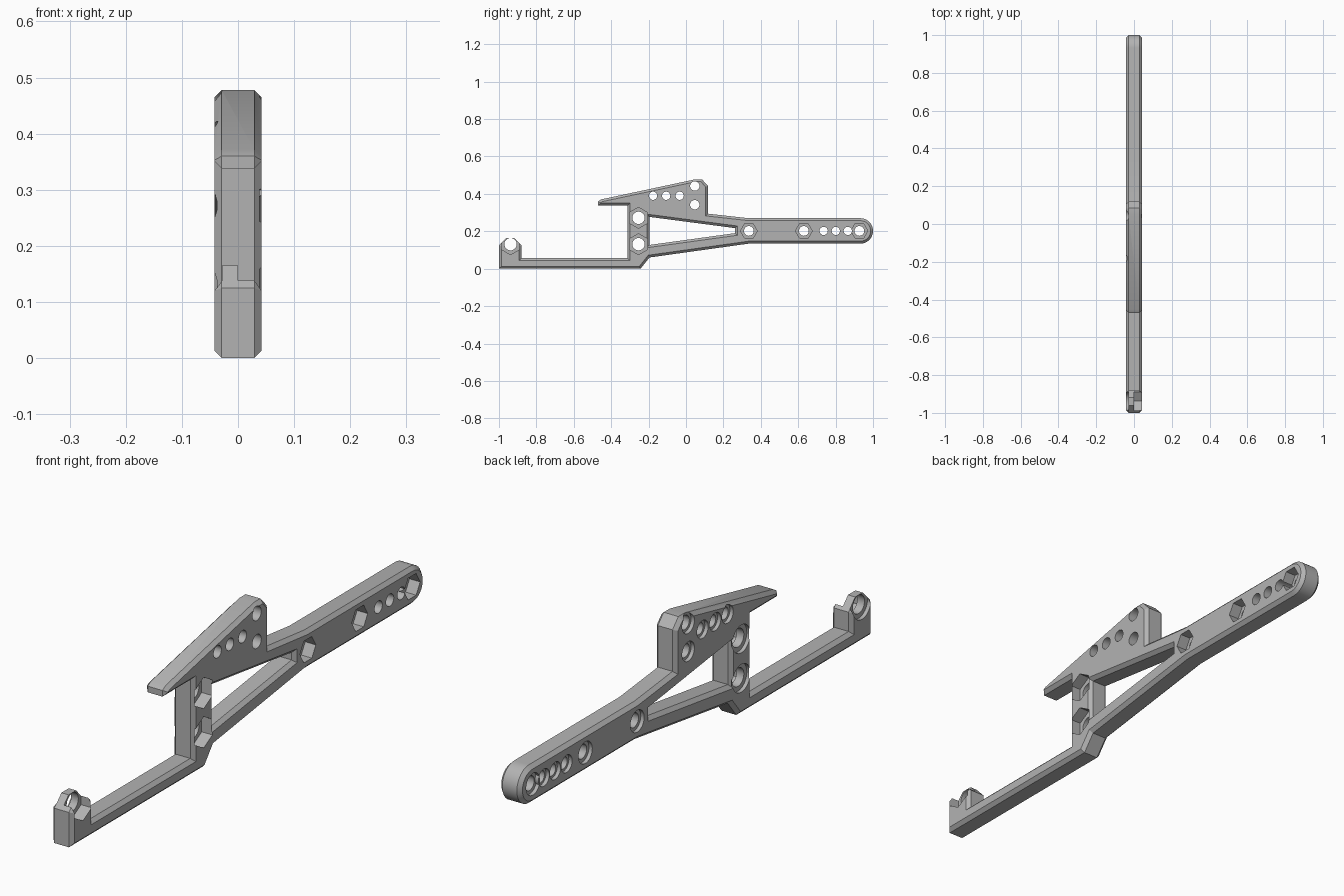
import bpy, bmesh, math
from mathutils import Vector

if "Cube" in bpy.data.objects:
    bpy.data.objects.remove(bpy.data.objects["Cube"], do_unlink=True)

HALF, CHAMFER = 0.042, 0.013
FLAT = HALF - CHAMFER
SEAT = 0.0285  # depth plane of the round counterbores
OUT = 0.06     # how far cutters reach past the middle plane


def offset(points, dist):
    """Grow a counter-clockwise (y, z) outline by dist with mitred corners."""
    pts = [Vector(p) for p in points]
    result = []
    for i, p in enumerate(pts):
        a = (p - pts[i - 1]).normalized()
        b = (pts[(i + 1) % len(pts)] - p).normalized()
        na, nb = Vector((a.y, -a.x)), Vector((b.y, -b.x))
        result.append(p + (na + nb) * dist / (1 + na.dot(nb)))
    return result


def loft(bm, points, sections):
    """Skin an outline through (x, growth) sections and cap both ends."""
    rings = [[bm.verts.new((x, p.x, p.y)) for p in offset(points, grow)]
             for x, grow in sections]
    for r, s in zip(rings, rings[1:]):
        for i in range(len(r)):
            j = (i + 1) % len(r)
            bm.faces.new((r[i], r[j], s[j], s[i]))
    bm.faces.new(rings[0][::-1])
    bm.faces.new(rings[-1])


def disc(y, z, radius, sides=32, turn=0.0):
    return [(y + radius * math.cos(turn + math.tau * i / sides),
             z + radius * math.sin(turn + math.tau * i / sides)) for i in range(sides)]


def make(name, bm):
    bm.normal_update()
    mesh = bpy.data.meshes.new(name)
    bm.to_mesh(mesh)
    bm.free()
    obj = bpy.data.objects.new(name, mesh)
    bpy.context.scene.collection.objects.link(obj)
    return obj


def cut(target, cutter):
    """Subtract cutter, taking the first solver that really adds faces."""
    cutter.hide_render = True
    mod = target.modifiers.new("cut", "BOOLEAN")
    mod.operation, mod.object = "DIFFERENCE", cutter
    for solver in ("EXACT", "MANIFOLD", "FLOAT"):
        mod.solver = solver
        bpy.context.view_layer.update()
        depsgraph = bpy.context.evaluated_depsgraph_get()
        mesh = bpy.data.meshes.new_from_object(target.evaluated_get(depsgraph))
        if len(mesh.polygons) > len(target.data.polygons):
            target.data = mesh
            break
    target.modifiers.remove(mod)
    bpy.data.objects.remove(cutter, do_unlink=True)


# Chamfered side plate: hook, lower arm, column, upper wing and rounded bar
bar_end = [(0.932 + 0.068 * math.cos(a), 0.202 + 0.068 * math.sin(a))
           for a in (math.pi * (i / 16 - 0.5) for i in range(17))]
outline = [(-1, 0), (-0.243, 0), (-0.195, 0.06), (0.335, 0.134)] + bar_end + [
    (0.335, 0.27), (0.118, 0.294), (0.118, 0.443), (0.085, 0.478), (0.05, 0.478),
    (-0.452, 0.371), (-0.47, 0.36), (-0.47, 0.338), (-0.312, 0.338),
    (-0.312, 0.056), (-0.88, 0.056), (-0.88, 0.125), (-0.918, 0.165),
    (-0.96, 0.165), (-1, 0.125)]
bm = bmesh.new()
loft(bm, outline, [(-HALF, -CHAMFER), (-FLAT, 0), (FLAT, 0), (HALF, -CHAMFER)])
frame = make("frame_plate", bm)

# Tapered window between the two struts, flared to chamfer its rim
window = [(-0.196, 0.127), (0.262, 0.19), (0.262, 0.217), (-0.196, 0.277)]
flare = OUT - FLAT
bm = bmesh.new()
loft(bm, window, [(-OUT, flare), (-FLAT, 0), (FLAT, 0), (OUT, flare)])
cut(frame, make("window_cutter", bm))

# Bolt holes: position, hole radius, counterbore radius, nut radius, nut turn
POINTY = math.pi / 6
bolts = [(y, z, 0.033, 0.05, 0.056, POINTY)
         for y, z in ((-0.938, 0.131), (-0.254, 0.272), (-0.254, 0.131))]
bolts += [(y, 0.202, 0.026, 0.039, 0.045, 0) for y in (0.336, 0.63, 0.927)]
bolts += [(y, 0.202, 0.022, 0.031, 0, 0) for y in (0.736, 0.801, 0.865)]
bolts += [(y, 0.39, 0.022, 0.032, 0, 0) for y in (-0.176, -0.106, -0.034)]
bolts += [(0.047, z, 0.025, 0.035, 0, 0) for z in (0.342, 0.442)]

# Round counterbores on the right, hexagonal nut pockets on the left
pockets, holes = bmesh.new(), bmesh.new()
for y, z, hole, bore, nut, turn in bolts:
    loft(holes, disc(y, z, hole), [(-OUT, 0), (OUT, 0)])
    loft(pockets, disc(y, z, bore), [(-OUT, 0), (-SEAT, 0)])
    if nut:
        loft(pockets, disc(y, z, nut, 6, turn), [(0, 0), (OUT, 0)])
cut(frame, make("pocket_cutter", pockets))
cut(frame, make("hole_cutter", holes))

# Single grey finish, smooth on the round walls only
grey = bpy.data.materials.new("plain_grey")
grey.use_nodes = True
color = (0.45, 0.45, 0.45, 1)
grey.diffuse_color = color
grey.node_tree.nodes["Principled BSDF"].inputs["Base Color"].default_value = color
frame.data.materials.clear()
frame.data.materials.append(grey)
frame.data.shade_smooth()
frame.data.set_sharp_from_angle(angle=math.radians(25))
